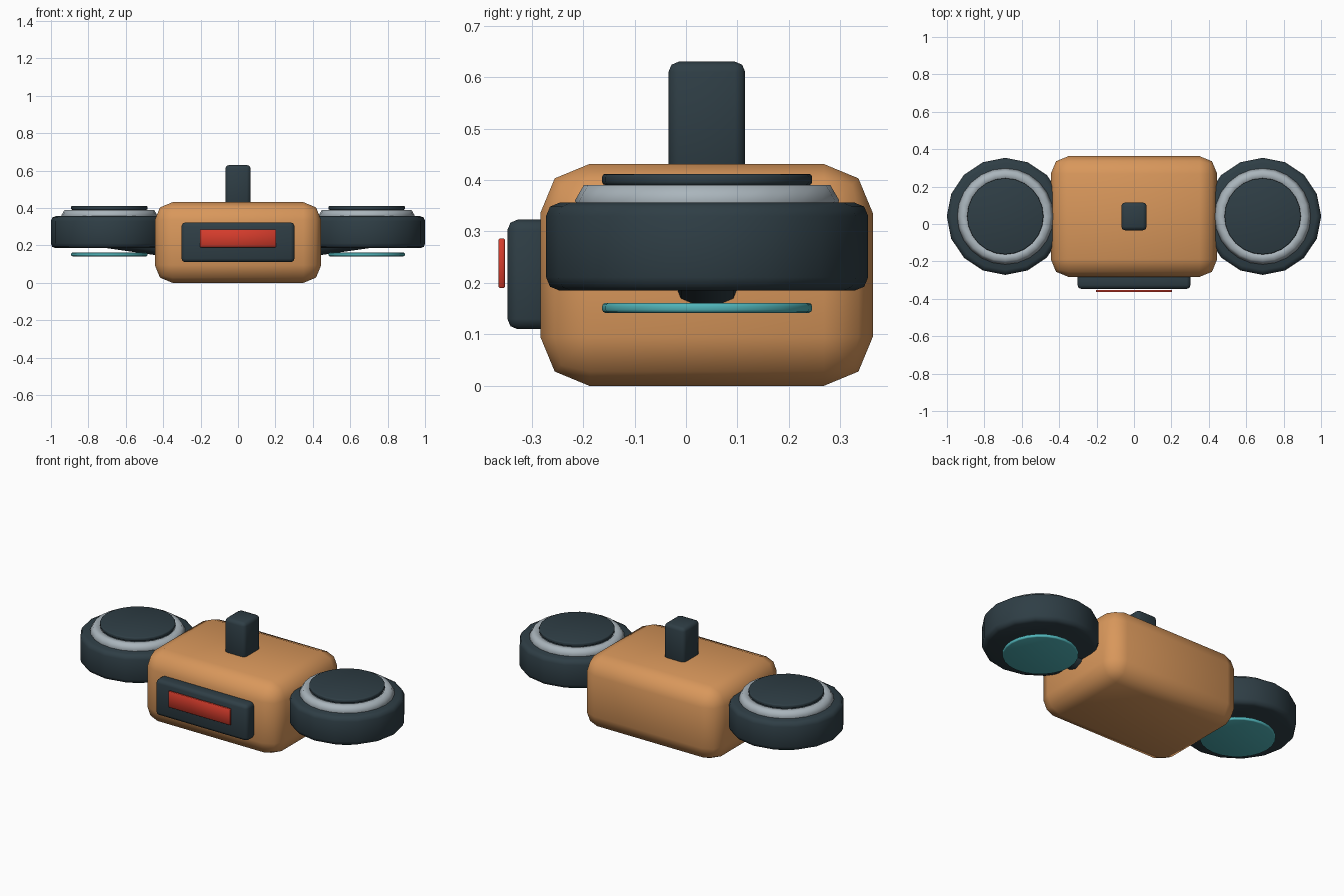
import bpy
import math
from mathutils import Vector

cube = bpy.data.objects.get("Cube")
if cube:
    bpy.data.objects.remove(cube, do_unlink=True)


def material(name, rgb):
    mat = bpy.data.materials.new(name)
    mat.use_nodes = True
    mat.diffuse_color = (*rgb, 1)
    mat.node_tree.nodes["Principled BSDF"].inputs["Base Color"].default_value = (*rgb, 1)
    return mat


ORANGE = material("warm orange", (0.69, 0.31, 0.105))
DARK = material("dark slate", (0.028, 0.048, 0.06))
GREY = material("light grey", (0.40, 0.46, 0.50))
TEAL = material("teal", (0.08, 0.45, 0.48))
RED = material("signal red", (0.67, 0.045, 0.025))


def finish(name, mat, bevel=0, segments=2, angle=50):
    """Name, colour, bevel and smooth the active object."""
    obj = bpy.context.object
    obj.name = name
    obj.data.materials.append(mat)
    bpy.ops.object.transform_apply(location=False, rotation=True, scale=True)
    if bevel:
        mod = obj.modifiers.new("Bevel", "BEVEL")
        mod.width = bevel
        mod.segments = segments
        mod.limit_method = "ANGLE"
        mod.angle_limit = math.radians(40)
        bpy.ops.object.modifier_apply(modifier=mod.name)
    bpy.ops.object.shade_smooth_by_angle(angle=math.radians(angle))
    return obj


def box(name, mat, low, high, bevel=0, segments=2):
    low, high = Vector(low), Vector(high)
    bpy.ops.mesh.primitive_cube_add(size=1, location=(low + high) / 2)
    bpy.context.object.scale = high - low
    return finish(name, mat, bevel, segments)


def disc(name, mat, x, radius, bottom, top, sides, bevel):
    bpy.ops.mesh.primitive_cylinder_add(
        vertices=sides, radius=radius, depth=top - bottom,
        location=(x, MID_Y, (top + bottom) / 2))
    return finish(name, mat, bevel)


MID_Y = 0.041

# Central body, front panel and top mast
box("body", ORANGE, (-0.445, -0.283, 0), (0.445, 0.363, 0.431), 0.095)
box("front_panel", DARK, (-0.302, -0.347, 0.11), (0.302, -0.26, 0.323), 0.02)
box("panel_light", RED, (-0.203, -0.364, 0.19), (0.203, -0.352, 0.286), 0.002, 1)
box("top_mast", DARK, (-0.068, -0.034, 0.41), (0.068, 0.115, 0.63), 0.02)

# Side pods, each with a ring, a cap, a lower disc and an arm
for side, sign in (("left", 1), ("right", -1)):
    x = sign * 0.688
    disc(side + "_pod", DARK, x, 0.313, 0.185, 0.356, 16, 0.026)
    bpy.ops.mesh.primitive_torus_add(
        major_radius=0.222, minor_radius=0.035, major_segments=24,
        minor_segments=6, location=(x, MID_Y, 0.36))
    finish(side + "_pod_ring", GREY, angle=65)
    disc(side + "_pod_cap", DARK, x, 0.204, 0.39, 0.412, 24, 0.006)
    disc(side + "_lower_disc", TEAL, x, 0.204, 0.142, 0.161, 24, 0.006)

    # Tilted arm joining body and pod
    start = Vector((sign * 0.38, MID_Y, 0.212))
    end = Vector((sign * 0.70, MID_Y, 0.258))
    span = end - start
    bpy.ops.mesh.primitive_cylinder_add(
        vertices=8, radius=0.072, depth=span.length, location=(start + end) / 2)
    bpy.context.object.rotation_euler = span.to_track_quat("Z", "Y").to_euler()
    finish(side + "_arm", DARK)
